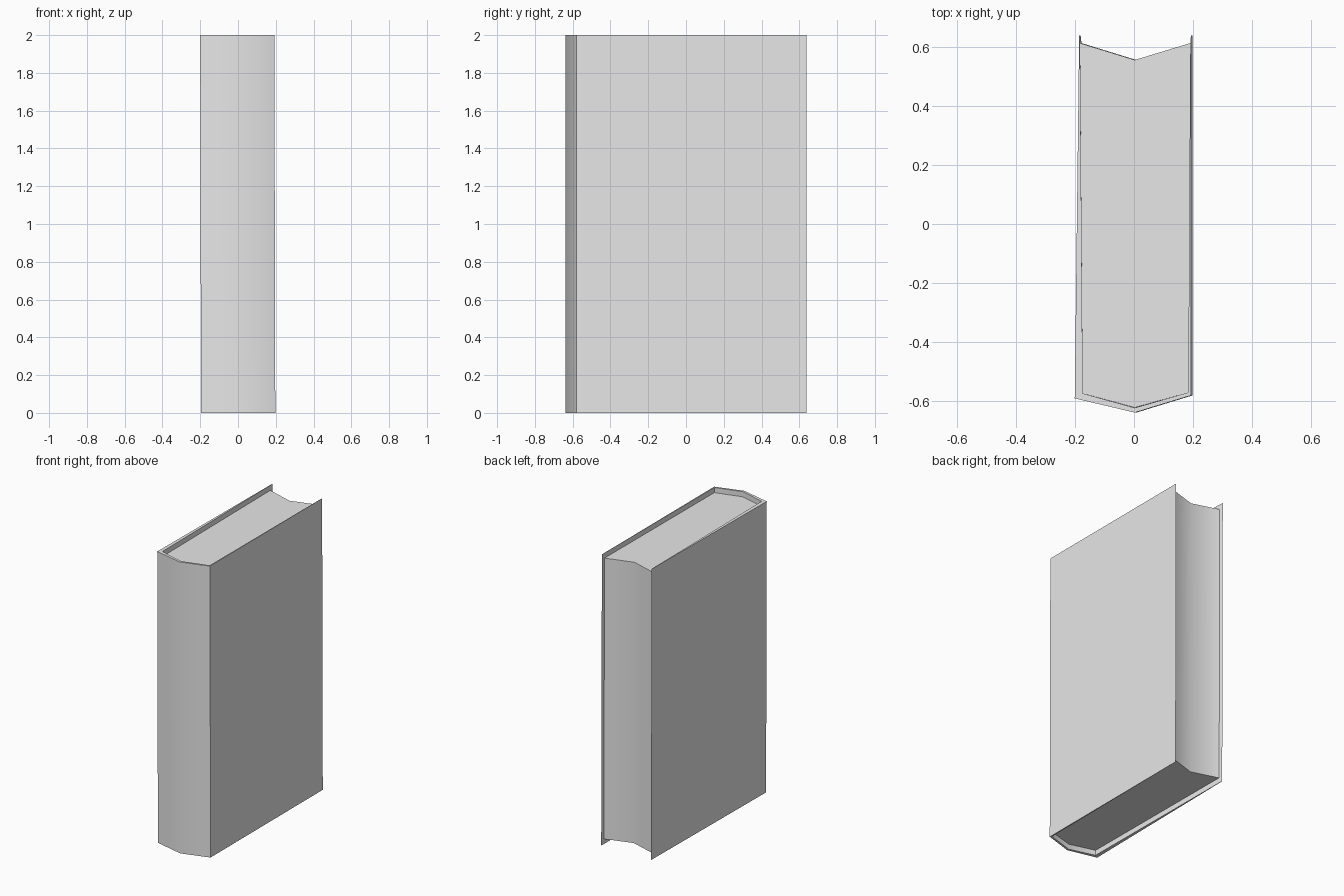
import bpy
import bmesh
import math

cube = bpy.data.objects.get("Cube")
if cube:
    bpy.data.objects.remove(cube, do_unlink=True)

grey = bpy.data.materials.new("plain_grey")
grey.use_nodes = True
COLOUR = (0.8, 0.8, 0.8, 1)
grey.diffuse_color = COLOUR
grey.node_tree.nodes["Principled BSDF"].inputs["Base Color"].default_value = COLOUR

LEAN = 0.0025  # the book tips very slightly sideways


def prism(name, outline, bottom, top):
    """Upright solid from a counter-clockwise plan outline."""
    bm = bmesh.new()
    low, high = [[bm.verts.new((x + LEAN * (1 - z), y, z)) for x, y in outline]
                 for z in (bottom, top)]
    bm.faces.new(low[::-1])
    bm.faces.new(high)
    for i in range(len(outline)):
        j = (i + 1) % len(outline)
        bm.faces.new((low[i], low[j], high[j], high[i]))
    mesh = bpy.data.meshes.new(name)
    bm.to_mesh(mesh)
    bm.free()
    mesh.materials.append(grey)
    obj = bpy.data.objects.new(name, mesh)
    bpy.context.collection.objects.link(obj)
    bpy.ops.object.select_all(action="DESELECT")
    obj.select_set(True)
    bpy.context.view_layer.objects.active = obj
    bpy.ops.object.shade_smooth_by_angle(angle=math.radians(42))
    return obj


# Wrapped cover: outer line around the spine, then back along the inner line
outer = [(-0.183, 0.638), (-0.198, -0.59), (0.005, -0.638), (0.195, -0.58), (0.195, 0.638)]
inner = [(0.193, 0.61), (0.186, -0.57), (0.005, -0.622), (-0.171, -0.573), (-0.18, 0.61)]
prism("cover", outer + inner, 0, 2)

# Page block: rounded at the spine, hollow at the fore edge, set in at both ends
pages = [(-0.171, -0.573), (0.005, -0.621), (0.186, -0.57),
         (0.193, 0.612), (0.005, 0.555), (-0.18, 0.612)]
prism("pages", pages, 0.035, 1.965)
